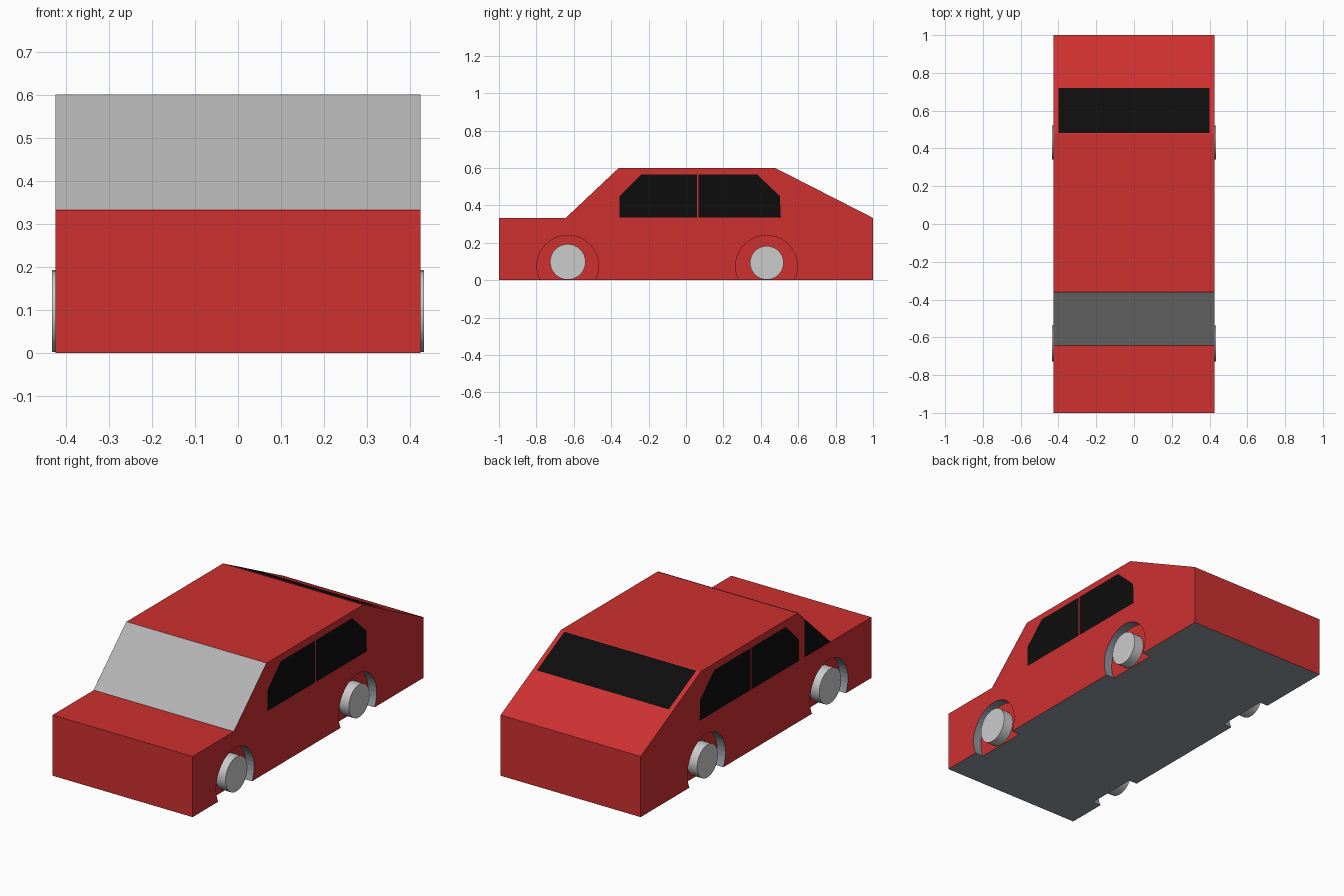
import bpy, bmesh, math
from mathutils import Vector

if "Cube" in bpy.data.objects:
    bpy.data.objects.remove(bpy.data.objects["Cube"])

HALF_W = 0.425
ARCHES = {"front": (-0.632, 0.075), "rear": (0.43, 0.075)}
ARCH_R, ARCH_DEPTH = 0.165, 0.05


def material(name, rgb):
    m = bpy.data.materials.new(name)
    m.diffuse_color = (*rgb, 1)
    m.use_nodes = True
    m.node_tree.nodes["Principled BSDF"].inputs["Base Color"].default_value = m.diffuse_color
    return m


red = material("red_paint", (0.62, 0.03, 0.03))
black = material("dark_glass", (0.004, 0.004, 0.004))
silver = material("windscreen_grey", (0.45, 0.45, 0.45))


def add_object(name, bm, mat=None):
    mesh = bpy.data.meshes.new(name)
    bm.to_mesh(mesh)
    bm.free()
    ob = bpy.data.objects.new(name, mesh)
    bpy.context.collection.objects.link(ob)
    if mat:
        mesh.materials.append(mat)
    return ob


def panel(name, pts, outward, mat):
    """Flat pane lifted slightly off the body."""
    out = Vector(outward).normalized()
    bm = bmesh.new()
    face = bm.faces.new([bm.verts.new(Vector(p) + out * 0.002) for p in pts])
    face.normal_update()
    if face.normal.dot(out) < 0:
        face.normal_flip()
    return add_object(name, bm, mat)


def disc(name, x, y, z, r, depth, sides):
    """Cylinder lying along x."""
    bpy.ops.mesh.primitive_cylinder_add(
        vertices=sides, radius=r, depth=depth,
        location=(x, y, z), rotation=(0, math.pi / 2, 0))
    ob = bpy.context.object
    ob.name = name
    return ob


# Body: side profile extruded across the width
profile = [(-1, 0), (1, 0), (1, 0.333), (0.477, 0.6),
           (-0.36, 0.6), (-0.643, 0.333), (-1, 0.333)]
bm = bmesh.new()
base = bm.faces.new([bm.verts.new((-HALF_W, y, z)) for y, z in profile])
ext = bmesh.ops.extrude_face_region(bm, geom=[base])
moved = [v for v in ext["geom"] if isinstance(v, bmesh.types.BMVert)]
bmesh.ops.translate(bm, verts=moved, vec=(2 * HALF_W, 0, 0))
bmesh.ops.recalc_face_normals(bm, faces=bm.faces)
body = add_object("body", bm, red)

# Wheel arches cut into both sides
for side in (-1, 1):
    for end, (y, z) in ARCHES.items():
        cutter = disc("arch_cutter", side * HALF_W, y, z, ARCH_R, 2 * ARCH_DEPTH, 40)
        mod = body.modifiers.new("arch", 'BOOLEAN')
        mod.operation, mod.solver, mod.object = 'DIFFERENCE', 'EXACT', cutter
        bpy.context.view_layer.objects.active = body
        bpy.ops.object.modifier_apply(modifier=mod.name)
        bpy.data.objects.remove(cutter)

# Underside and arch walls stay plain grey
body.data.materials.clear()
body.data.materials.append(red)
body.data.materials.append(material("plain_grey", (0.29, 0.33, 0.37)))
for f in body.data.polygons:
    c = f.center
    in_arch = any(math.hypot(c.y - y, c.z - z) < ARCH_R + 0.005
                  for y, z in ARCHES.values())
    under = f.normal.z < -0.9 and c.z < 0.01
    f.material_index = int(under or (in_arch and abs(f.normal.x) < 0.5))

# Wheels
for side, label in ((-1, "left"), (1, "right")):
    for end, y, r in (("front", -0.632, 0.095), ("rear", 0.432, 0.09)):
        x0, x1 = HALF_W - ARCH_DEPTH, 0.433
        wheel = disc(f"{end}_{label}_wheel", side * (x0 + x1) / 2, y, r + 0.003,
                     r, x1 - x0, 32)
        bpy.ops.object.shade_smooth_by_angle(angle=math.radians(30))

# Side windows, two panes per side
front_pane = [(-0.355, 0.335), (0.058, 0.335), (0.058, 0.565), (-0.24, 0.565), (-0.355, 0.45)]
rear_pane = [(0.066, 0.335), (0.507, 0.335), (0.502, 0.45), (0.38, 0.565), (0.066, 0.565)]
for side, label, shift in ((-1, "left", -0.015), (1, "right", 0)):
    for end, pane in (("front", front_pane), ("rear", rear_pane)):
        panel(f"{end}_{label}_window",
              [(side * HALF_W, y + shift, z) for y, z in pane], (side, 0, 0), black)

# Small quarter window on the left only
panel("left_quarter_window",
      [(-HALF_W, y, z) for y, z in ((-0.417, 0.335), (-0.417, 0.544), (-0.64, 0.335))],
      (-1, 0, 0), black)


def sloped_pane(name, half, a, b, mat):
    """Full-width pane between two (y, z) points of the profile."""
    (ya, za), (yb, zb) = a, b
    out = (0, za - zb, yb - ya) if yb > ya else (0, zb - za, ya - yb)
    panel(name, [(-half, ya, za), (half, ya, za), (half, yb, zb), (-half, yb, zb)], out, mat)


# Windscreen and rear window
sloped_pane("windscreen", HALF_W, (-0.643, 0.333), (-0.36, 0.6), silver)
sloped_pane("rear_window", 0.4, (0.482, 0.5975), (0.72, 0.476), black)
